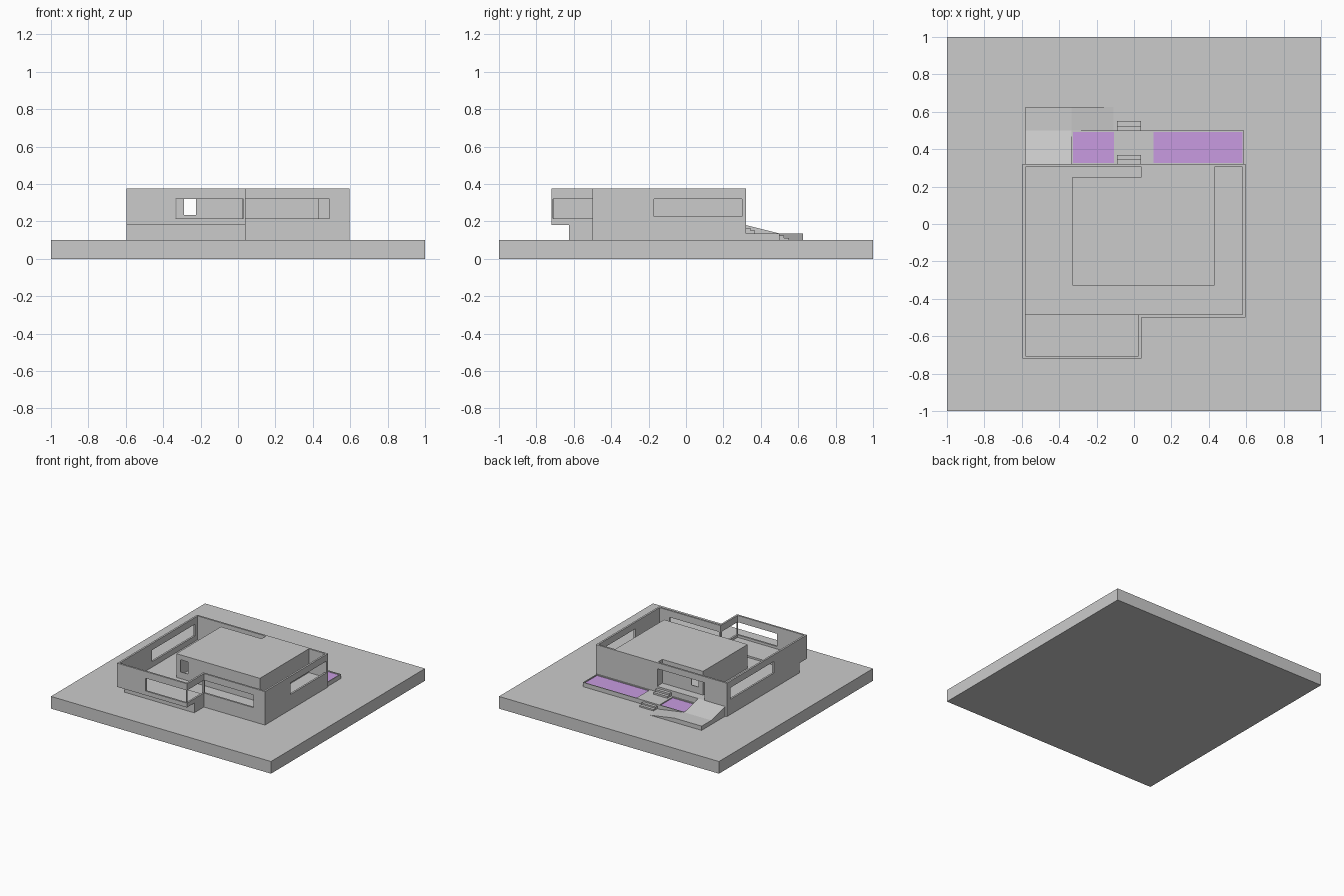
import bpy, bmesh

if "Cube" in bpy.data.objects:
    bpy.data.objects.remove(bpy.data.objects["Cube"])


def prism(name, pts, lo, hi, axis='z'):
    """Extrude a 2D outline: along z (x,y points), x (y,z points) or y (x,z points)."""
    place = {'z': lambda a, b, c: (a, b, c),
             'x': lambda a, b, c: (c, a, b),
             'y': lambda a, b, c: (a, c, b)}[axis]
    bm = bmesh.new()
    face = bm.faces.new([bm.verts.new(place(a, b, lo)) for a, b in pts])
    ext = bmesh.ops.extrude_face_region(bm, geom=[face])
    top = [v for v in ext['geom'] if isinstance(v, bmesh.types.BMVert)]
    d = place(0, 0, hi - lo)
    bmesh.ops.translate(bm, verts=top, vec=d)
    bmesh.ops.recalc_face_normals(bm, faces=bm.faces)
    mesh = bpy.data.meshes.new(name)
    bm.to_mesh(mesh)
    bm.free()
    obj = bpy.data.objects.new(name, mesh)
    bpy.context.collection.objects.link(obj)
    return obj


def box(name, x0, x1, y0, y1, z0, z1):
    return prism(name, [(x0, y0), (x1, y0), (x1, y1), (x0, y1)], z0, z1)


def boolean(obj, tool, op='DIFFERENCE'):
    """Apply a boolean and remove the helper."""
    tool.hide_render = True
    mod = obj.modifiers.new('bool', 'BOOLEAN')
    mod.operation, mod.solver, mod.object = op, 'EXACT', tool
    bpy.context.view_layer.objects.active = obj
    bpy.ops.object.modifier_apply(modifier=mod.name)
    bpy.data.objects.remove(tool)


def cut(obj, *dims):
    boolean(obj, box('cutter', *dims))


G, T = 0.10, 0.375          # ground level, wall top
FLOOR, DECK = 0.18, 0.135   # interior floor, terrace level

# Site slab
box('site_slab', -1, 1, -1, 1, 0, G)

# House shell with projecting bay
house = prism('house_shell', [(-.595, .32), (-.595, -.72), (.04, -.72), (.04, -.5),
                              (.595, -.5), (.595, .32)], G, T)
cut(house, -.58, .58, -.485, .305, FLOOR, .5)          # main interior
cut(house, -.58, .025, -.705, -.47, FLOOR + .015, .5)  # bay interior
cut(house, -.7, .1, -.8, -.625, 0, FLOOR)              # undercut of the bay

# Central core with flat roof, merged into the back wall
core = prism('core', [(-.33, -.33), (.43, -.33), (.43, .312), (.04, .312),
                      (.04, .25), (-.33, .25)], FLOOR - .02, T)
boolean(house, core, 'UNION')
cut(house, -.324, .424, -.324, .244, FLOOR, T - .01)   # hollow inside of core

# Windows and doorway
for dims in [
    (-.335, .03, -.75, -.69, .215, .32),    # bay front
    (.01, .06, -.71, -.5, .215, .32),       # bay side
    (.04, .49, -.52, -.47, .215, .32),      # main front
    (.56, .62, -.17, .30, .225, .32),       # right side
    (-.62, -.56, -.29, .27, .225, .32),     # left side
    (-.39, .035, .29, .34, FLOOR, .325),    # back doorway
    (-.29, -.225, -.35, -.31, .235, .335),  # core front slit
    (-.29, -.225, .23, .27, .235, .335),    # core back slit
]:
    cut(house, *dims)

# Terrace with two recessed planting beds
terrace = box('terrace', -.335, .587, .32, .5, G, DECK)
purple = bpy.data.materials.new('planting')
purple.diffuse_color = (.58, .33, .75, 1)
purple.use_nodes = True
purple.node_tree.nodes["Principled BSDF"].inputs["Base Color"].default_value = purple.diffuse_color
for side, x0, x1 in (('left', -.327, -.108), ('right', .103, .58)):
    cut(terrace, x0, x1, .327, .493, DECK - .012, .3)
    bed = box('planting_bed_' + side, x0, x1, .327, .493, DECK - .013, DECK - .008)
    bed.data.materials.append(purple)

# Two flights of steps, two treads each
for name, y, z, rise in (('lower', .5, G, .0117), ('upper', .32, DECK, .015)):
    prism(name + '_steps', [(y, z), (y + .05, z), (y + .05, z + rise), (y + .025, z + rise),
                            (y + .025, z + 2 * rise), (y, z + 2 * rise)], -.09, .037, 'x')

# L-shaped ramp: rises along the terrace to a landing, then turns to the house
prism('lower_ramp', [(-.58, G), (-.11, G), (-.335, DECK), (-.58, DECK)], .5, .625, 'y')
prism('upper_ramp', [(.32, G), (.5, G), (.5, DECK), (.32, FLOOR)], -.58, -.335, 'x')
